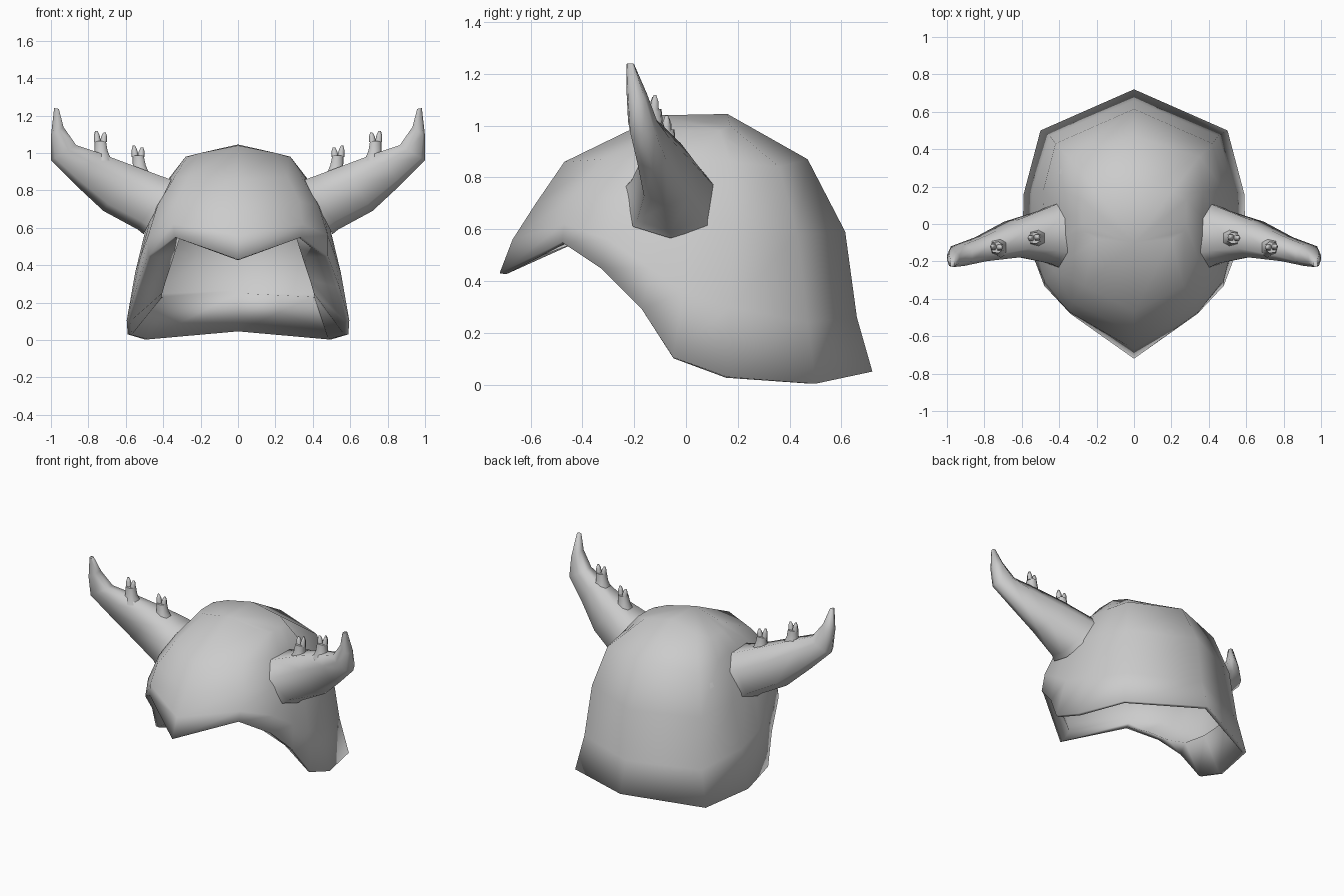
import bpy, bmesh, math
from mathutils import Vector

default_cube = bpy.data.objects.get("Cube")
if default_cube:
    bpy.data.objects.remove(default_cube, do_unlink=True)

# One plain grey for the whole piece
GREY = (0.6, 0.6, 0.6, 1.0)
grey = bpy.data.materials.new("plain_grey")
grey.use_nodes = True
grey.diffuse_color = GREY
grey.node_tree.nodes["Principled BSDF"].inputs["Base Color"].default_value = GREY


def finish(name, bm, smooth_angle):
    """Turn a closed bmesh into a smooth shaded object with the grey material."""
    bmesh.ops.recalc_face_normals(bm, faces=bm.faces[:])
    mesh = bpy.data.meshes.new(name)
    bm.to_mesh(mesh)
    bm.free()
    mesh.materials.append(grey)
    obj = bpy.data.objects.new(name, mesh)
    bpy.context.collection.objects.link(obj)
    bpy.ops.object.select_all(action='DESELECT')
    obj.select_set(True)
    bpy.context.view_layer.objects.active = obj
    bpy.ops.object.shade_smooth_by_angle(angle=math.radians(smooth_angle))


def bridge(bm, rings):
    """Join neighbouring rings of vertices with quads."""
    count = len(rings[0])
    for low, high in zip(rings, rings[1:]):
        for i in range(count):
            j = (i + 1) % count
            bm.faces.new((low[i], low[j], high[j], high[i]))


def boxy(value):
    """Push a sine or cosine outward a little so a ring gets fuller corners."""
    return math.copysign(abs(value) ** 0.75, value) if abs(value) > 1e-6 else 0


def loft(bm, sections, side, sides=7):
    """Closed tube through oval sections (centre, half axis a, half axis b)."""
    rings = []
    for centre, a, b in sections:
        ring = []
        for k in range(sides):
            t = math.tau * k / sides
            p = Vector(centre) + Vector(a) * boxy(math.cos(t)) + Vector(b) * boxy(math.sin(t))
            ring.append(bm.verts.new((p.x * side, p.y, p.z)))
        rings.append(ring)
    bridge(bm, rings)
    bm.faces.new(rings[0])
    bm.faces.new(rings[-1])


# Helmet shell: half outlines from front centre round the left side to back centre
rim = [(0, -.72, .43), (.34, -.48, .55), (.48, -.33, .45), (.54, -.17, .29),
       (.595, -.05, .105), (.59, .16, .03), (.5, .5, .003), (0, .72, .05)]
flare = [(0, -.67, .56), (.345, -.47, .62), (.48, -.3, .56), (.52, -.14, .45),
         (.55, -.01, .36), (.545, .17, .3), (.45, .47, .24), (0, .66, .26)]
temple = [(0, -.58, .7), (.33, -.42, .74), (.43, -.25, .72), (.46, -.1, .68),
          (.48, .02, .65), (.485, .18, .62), (.42, .43, .58), (0, .615, .59)]
dome = [(0, -.47, .86), (.265, -.33, .87), (.34, -.18, .87), (.36, -.06, .87),
        (.365, .04, .87), (.37, .17, .86), (.35, .36, .84), (0, .47, .87)]
crown = [(0, -.1, 1.04), (.2, -.08, 1), (.27, -.04, .98), (.28, 0, .98),
         (.28, .06, .98), (.28, .13, .98), (.2, .17, 1), (0, .16, 1.045)]
# Opening where the turned-in rim ends, well inset at the cheeks
opening = [(0, -.63, .47), (.31, -.42, .55), (.345, -.28, .44), (.385, -.12, .32),
           (.405, .02, .25), (.41, .2, .225), (.4, .41, .23), (0, .62, .25)]


def inset(half, factor, height):
    """Copy of an outline shrunk toward the middle of the head."""
    return [(x * factor, y * factor, height + (z - height) * factor) for x, y, z in half]


lip = [(x * .965, y * .965, z - .004 * (z > .01)) for x, y, z in rim]
lining = [inset(half, .972, .45) for half in (crown, dome, temple, flare)]

bm = bmesh.new()
rings = []
for half in lining + [opening, lip, rim, flare, temple, dome, crown]:
    mirrored = [(-x, y, z) for x, y, z in reversed(half[1:-1])]
    rings.append([bm.verts.new(p) for p in half + mirrored])
bridge(bm, rings)
for cap in (rings[0], rings[-1]):
    for i in range(1, len(cap) - 1):
        bm.faces.new((cap[0], cap[i], cap[i + 1]))
finish("helmet_shell", bm, 180)

# Horn sections: upper edge (x, z), lower edge (x, z), front y, back y
horn_sections = [
    ((.35, .868), (.505, .565), -.235, .115),
    ((.4, .885), (.535, .59), -.215, .095),
    ((.55, .94), (.72, .69), -.18, .03),
    ((.745, 1.01), (.87, .83), -.2, -.06),
    ((.86, 1.045), (1.0, .96), -.225, -.11),
    ((.93, 1.14), (1.0, 1.09), -.23, -.15),
    ((.957, 1.235), (.983, 1.24), -.23, -.2),
]

# Forked spikes on the horns: base, fork and the tips of the two prongs
spikes = {
    "inner_spike": ((.52, -.075, .88), (.533, -.075, .985),
                    (.557, -.075, 1.04), (.513, -.07, 1.03)),
    "outer_spike": ((.727, -.125, .96), (.735, -.125, 1.065),
                    (.758, -.12, 1.118), (.713, -.125, 1.11)),
}


def disc(centre, radius):
    return (centre, (radius, 0, 0), (0, radius, 0))


for side, label in ((1, "left"), (-1, "right")):
    bm = bmesh.new()
    sections = []
    for (ux, uz), (lx, lz), front, back in horn_sections:
        centre = ((ux + lx) / 2, (front + back) / 2, (uz + lz) / 2)
        sections.append((centre, ((lx - ux) / 2, 0, (lz - uz) / 2),
                         (0, (back - front) / 2, 0)))
    loft(bm, sections, side)
    finish(label + "_horn", bm, 75)

    for spike, (base, fork, *tips) in spikes.items():
        bm = bmesh.new()
        root, top = Vector(base), Vector(fork)
        loft(bm, [disc(root, .055), disc(root.lerp(top, .5), .036),
                  disc(top, .031)], side)
        for tip in tips:
            end = Vector(tip)
            start = Vector((end.x, end.y, top.z - .01)).lerp(top, .3)
            loft(bm, [disc(start, .019), disc(start.lerp(end, .6), .015),
                      disc(end, .006)], side, sides=6)
        finish(label + "_" + spike, bm, 75)
